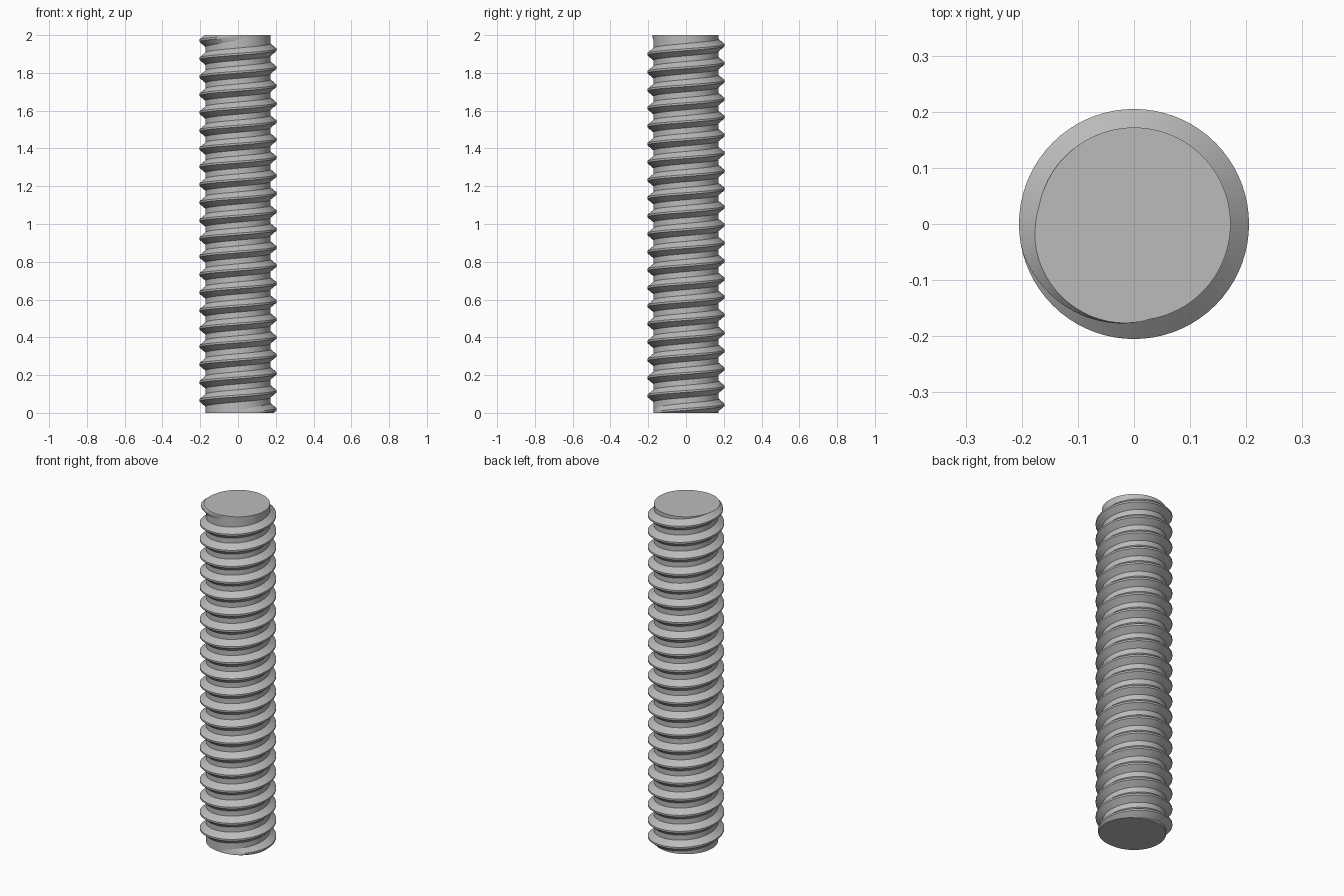
import bpy, bmesh, math

if "Cube" in bpy.data.objects:
    bpy.data.objects.remove(bpy.data.objects["Cube"], do_unlink=True)

LENGTH = 2.0
CORE_R, CREST_R = 0.172, 0.205
PITCH = 0.0952
BASE_HALF, TIP_HALF = 0.036, 0.005   # half widths of the ridge at root and crest
STEPS = 72                           # segments per turn
START = -math.pi / 2                 # thread begins at the front
TURNS = 21 + 10 / 360
START_Z = -0.005
FADE = 0.24                          # turns over which each end runs out

steel = bpy.data.materials.new("steel_grey")
steel.use_nodes = True
colour = (0.5, 0.5, 0.5, 1)
steel.diffuse_color = colour
steel.node_tree.nodes["Principled BSDF"].inputs["Base Color"].default_value = colour


def finish(bm, name):
    bmesh.ops.recalc_face_normals(bm, faces=bm.faces)
    mesh = bpy.data.meshes.new(name)
    bm.to_mesh(mesh)
    bm.free()
    mesh.materials.append(steel)
    obj = bpy.data.objects.new(name, mesh)
    bpy.context.collection.objects.link(obj)
    bpy.ops.object.select_all(action="DESELECT")
    obj.select_set(True)
    bpy.context.view_layer.objects.active = obj
    bpy.ops.object.shade_smooth_by_angle(angle=math.radians(30))
    return obj


# Plain rod core
bm = bmesh.new()
bmesh.ops.create_cone(bm, cap_ends=True, segments=STEPS * 2, radius1=CORE_R,
                      radius2=CORE_R, depth=LENGTH)
bmesh.ops.translate(bm, verts=bm.verts, vec=(0, 0, LENGTH / 2))
finish(bm, "rod_core")

# Helical ridge: a trapezoid swept round the core, fading out at both ends
bm = bmesh.new()
count = round(TURNS * STEPS)
rings = []
for i in range(count + 1):
    turn = TURNS * i / count
    angle = START + turn * math.tau
    z = START_Z + turn * PITCH
    fade = min(1, turn / FADE, (TURNS - turn) / FADE)
    crest = CORE_R + (CREST_R - CORE_R) * fade
    root = CORE_R - 0.004
    section = [(root, -BASE_HALF), (crest, -TIP_HALF), (crest, TIP_HALF), (root, BASE_HALF)]
    rings.append([bm.verts.new((r * math.cos(angle), r * math.sin(angle), z + dz))
                  for r, dz in section])
for a, b in zip(rings, rings[1:]):
    for k in range(4):
        n = (k + 1) % 4
        bm.faces.new((a[k], a[n], b[n], b[k]))
bm.faces.new(rings[0])
bm.faces.new(rings[-1])

# Trim the ridge flush with both rod ends
for height, direction in ((0, -1), (LENGTH, 1)):
    bmesh.ops.bisect_plane(bm, geom=bm.verts[:] + bm.edges[:] + bm.faces[:],
                           plane_co=(0, 0, height), plane_no=(0, 0, direction),
                           clear_outer=True)
    bmesh.ops.holes_fill(bm, edges=[e for e in bm.edges if e.is_boundary], sides=0)
finish(bm, "thread_ridge")
